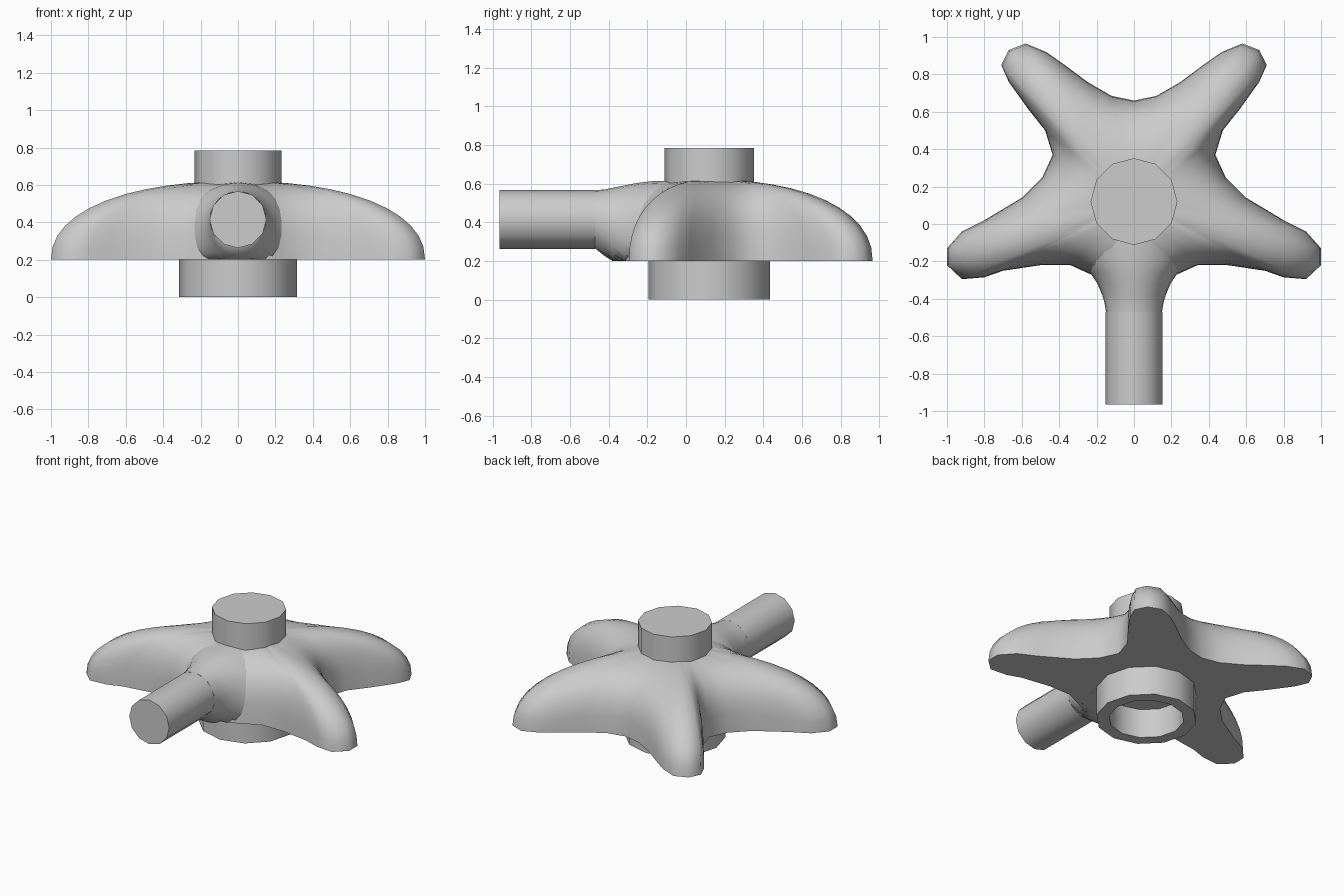
import bpy, bmesh, math
from mathutils import Vector

if "Cube" in bpy.data.objects:
    bpy.data.objects.remove(bpy.data.objects["Cube"], do_unlink=True)

# Single grey material
grey = bpy.data.materials.new("plain_grey")
grey.use_nodes = True
GREY = (0.6, 0.6, 0.6, 1)
grey.diffuse_color = GREY
grey.node_tree.nodes["Principled BSDF"].inputs["Base Color"].default_value = GREY

CY = 0.12      # hub axis
FLOOR = 0.2    # underside of the star
TOP = 0.62     # crown of the star


def finish(bm, name, angle=40):
    bmesh.ops.recalc_face_normals(bm, faces=bm.faces)
    mesh = bpy.data.meshes.new(name)
    bm.to_mesh(mesh)
    bm.free()
    mesh.materials.append(grey)
    obj = bpy.data.objects.new(name, mesh)
    bpy.context.collection.objects.link(obj)
    bpy.ops.object.select_all(action="DESELECT")
    obj.select_set(True)
    bpy.context.view_layer.objects.active = obj
    bpy.ops.object.shade_smooth_by_angle(angle=math.radians(angle))
    return obj


def loft(name, rings, angle=40, closed=False):
    """Skin a list of equal rings; cap the ends unless the loop is closed."""
    bm = bmesh.new()
    loops = [[bm.verts.new(p) for p in ring] for ring in rings]
    n = len(loops[0])
    pairs = list(zip(loops, loops[1:]))
    if closed:
        pairs.append((loops[-1], loops[0]))
    for a, b in pairs:
        for i in range(n):
            j = (i + 1) % n
            bm.faces.new((a[i], a[j], b[j], b[i]))
    if not closed:
        bm.faces.new(loops[0])
        bm.faces.new(loops[-1])
    return finish(bm, name, angle)


def circle(r, z, n=12):
    return [(r * math.sin(math.tau * i / n), CY + r * math.cos(math.tau * i / n), z)
            for i in range(n)]


# Star body: half outline mirrored, domed toward the hub axis
half = [(0, -.3), (.15, -.31), (.23, -.27), (.34, -.22), (.5, -.22), (.7, -.25),
        (.8, -.285), (.92, -.295), (1, -.22), (1, -.13), (.92, -.04), (.8, .02),
        (.6, .14), (.49, .25), (.435, .37), (.475, .5), (.57, .62), (.67, .76),
        (.71, .85), (.67, .93), (.58, .965), (.47, .92), (.37, .85), (.25, .76),
        (.12, .685), (0, .66)]
outline = [Vector((x, y - CY)) for x, y in half]
outline += [Vector((-p.x, p.y)) for p in outline[-2:0:-1]]
STEPS = 12
rings = []
for k in range(STEPS, 0, -1):
    s = math.sin(k / STEPS * math.pi / 2)
    ring = []
    for p in outline:
        # steeper walls in the valleys, rounder along the arms
        e = 2.2 + 0.9 * max(0, min(1, (0.9 - p.length) / 0.4))
        h = max(0, 1 - s ** e) ** (1 / e)
        ring.append((p.x * s, CY + p.y * s, FLOOR + (TOP - FLOOR) * h))
    rings.append(ring)
loft("star_body", rings, 60)

# Neck blending the star into the front handle
neck = [(-.47, .15, .265, .565), (-.42, .158, .225, .57), (-.38, .17, .18, .578),
        (-.32, .195, .12, .59), (-.26, .235, .06, .602), (-.18, .3, .0, .612),
        (-.08, .34, .0, .615)]
rings = []
for y, w, low, high in neck:
    mid, hz = (low + high) / 2, (high - low) / 2
    rings.append([(w * math.sin(math.tau * i / 24), y,
                   max(FLOOR, mid + hz * math.cos(math.tau * i / 24))) for i in range(24)])
loft("handle_neck", rings, 60)

# Front handle rod
loft("handle_rod", [[(.152 * math.sin(math.tau * i / 12), y,
                      .415 + .152 * math.cos(math.tau * i / 12)) for i in range(12)]
                    for y in (-.965, -.47)])

# Top cap and hollow bottom collar
loft("top_cap", [circle(.232, .56), circle(.232, .785)])
loft("bottom_collar", [circle(.315, FLOOR), circle(.315, 0), circle(.235, 0),
                       circle(.235, FLOOR)], closed=True)
